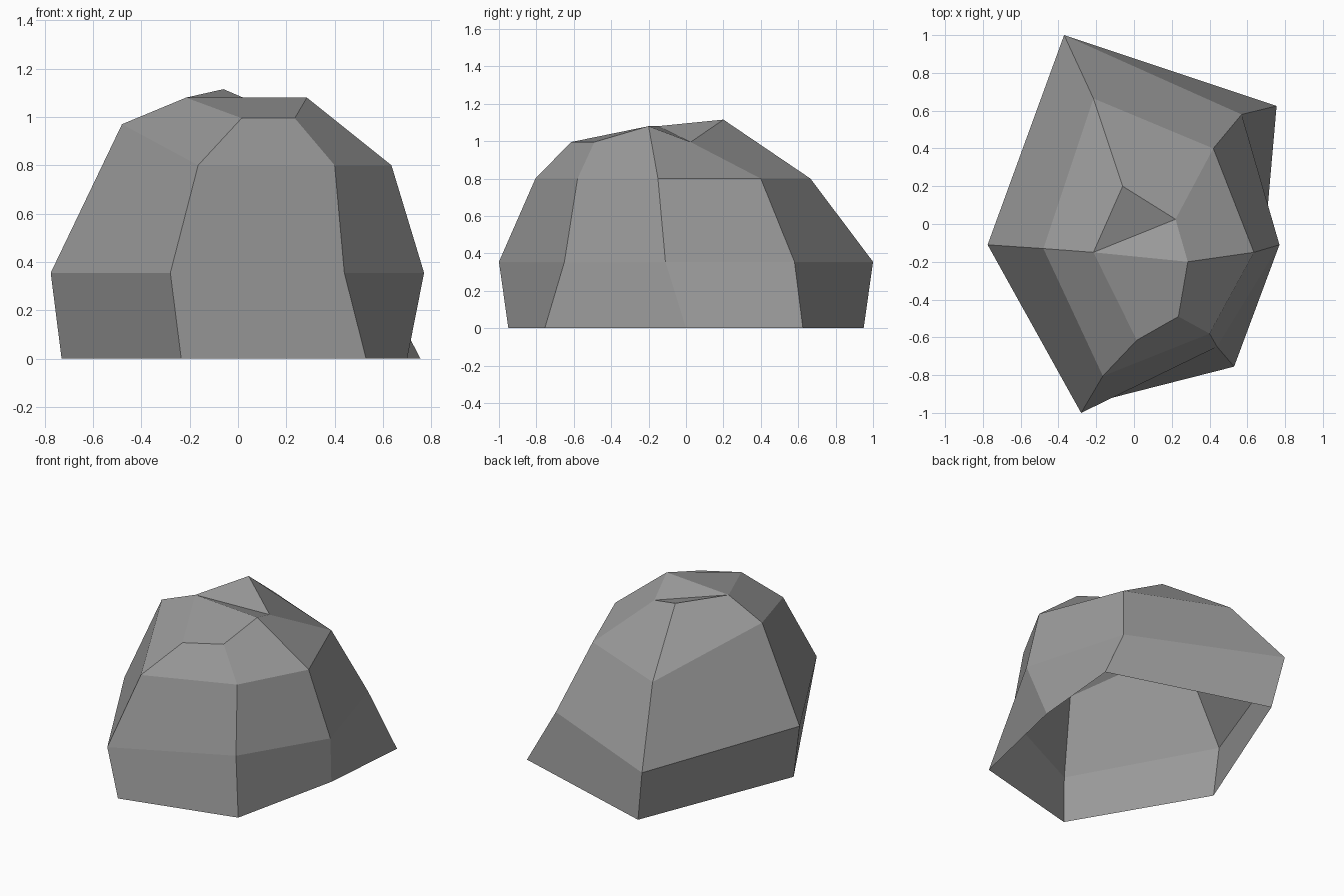
import bpy
import bmesh

# Remove the default cube only
cube = bpy.data.objects.get("Cube")
if cube:
    bpy.data.objects.remove(cube, do_unlink=True)

# One flat stone colour
stone = bpy.data.materials.new("stone_grey")
stone.use_nodes = True
colour = (0.33, 0.33, 0.33, 1)
stone.diffuse_color = colour
shader = next(n for n in stone.node_tree.nodes if n.type == "BSDF_PRINCIPLED")
shader.inputs["Base Color"].default_value = colour
shader.inputs["Roughness"].default_value = 0.9

# Six-sided cross-sections, from the ground up, anticlockwise from the front corner
ground = [(-.235, -.95, 0), (.53, -.755, 0), (.7, 0, 0),
          (.755, .625, 0), (-.305, .95, 0), (-.73, -.11, 0)]
belly = [(-.28, -1, .355), (.44, -.65, .355), (.77, -.11, .355),
         (.57, .58, .355), (-.37, 1, .355), (-.775, -.11, .355)]
shoulder = [(-.165, -.805, .8), (.4, -.58, .8), (.635, -.15, .8),
            (.42, .4, .8), (-.215, .665, .8), (-.48, -.13, .97)]
crown = [(.015, -.615, .995), (.235, -.49, .995), (.285, -.2, 1.08),
         (.22, .025, .995), (-.06, .2, 1.115), (-.215, -.15, 1.08)]

bm = bmesh.new()
rings = [[bm.verts.new(point) for point in section]
         for section in (ground, belly, shoulder, crown)]

# Side facets between neighbouring sections; the underside stays open
for lower, upper in zip(rings, rings[1:]):
    for i in range(len(lower)):
        j = (i + 1) % len(lower)
        bm.faces.new((lower[i], lower[j], upper[j], upper[i]))

# Top facets: front slope, middle slope and rear peak
front, front_left, left, back_left, peak, right = rings[-1]
bm.faces.new((front, front_left, left, right))
bm.faces.new((left, back_left, right))
bm.faces.new((back_left, peak, right))

# Flat-shaded boulder
mesh = bpy.data.meshes.new("boulder")
bm.to_mesh(mesh)
bm.free()
mesh.materials.append(stone)
boulder = bpy.data.objects.new("boulder", mesh)
bpy.context.collection.objects.link(boulder)
